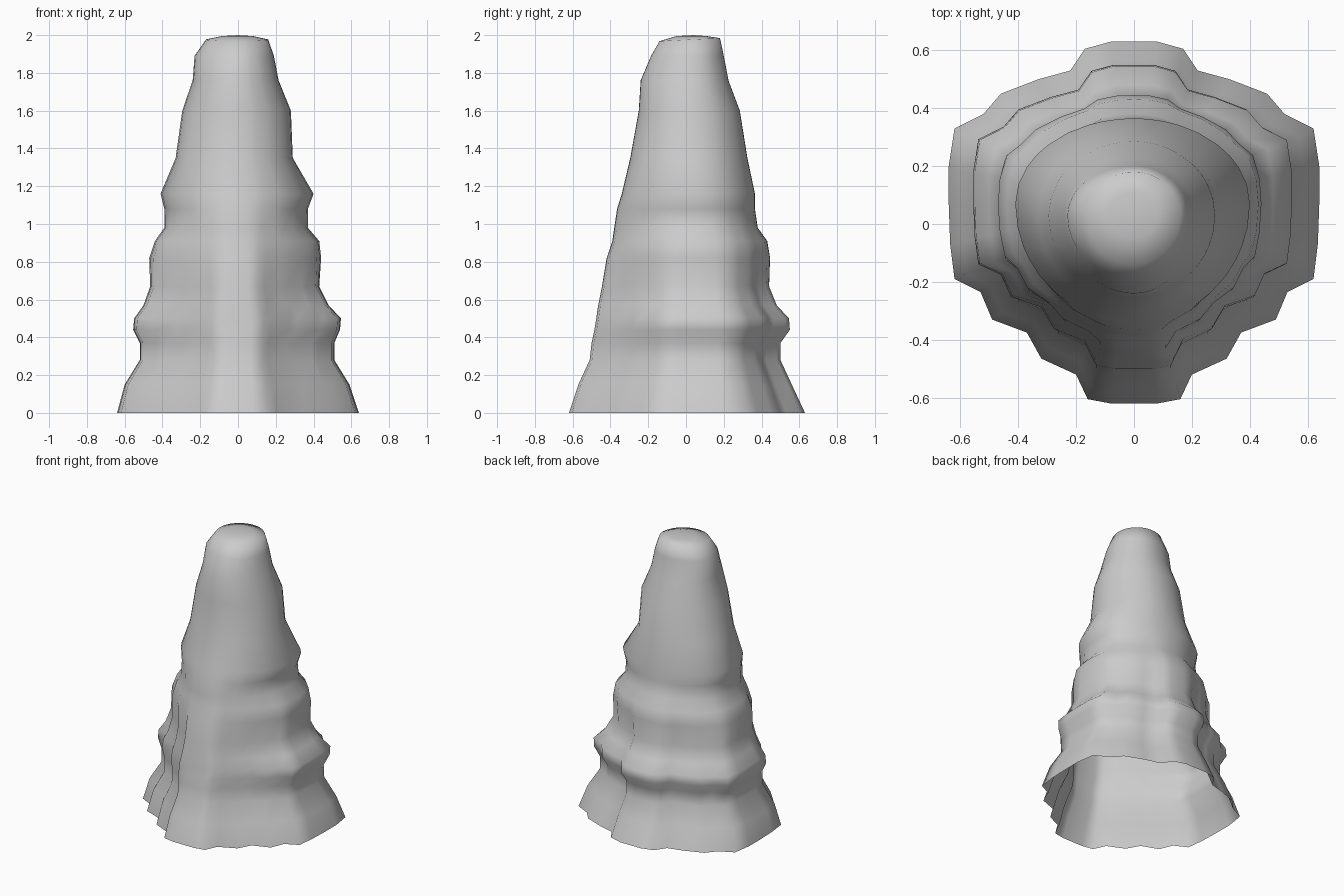
import bpy
import bmesh
from mathutils import Vector

default_cube = bpy.data.objects.get("Cube")
if default_cube:
    bpy.data.objects.remove(default_cube, do_unlink=True)

# Scalloped foot outline for the +x half, from front to back
FOOT = [(0, -.62), (.08, -.62), (.16, -.605), (.2, -.52), (.32, -.465),
        (.37, -.375), (.49, -.33), (.53, -.235), (.62, -.19), (.635, -.07),
        (.64, .07), (.64, .2), (.62, .33), (.52, .38), (.46, .45),
        (.33, .5), (.22, .53), (.17, .605), (.08, .63), (0, .63)]

# Height, then reach to the +x side, -x side, front and back
RINGS = [(0, .64, .64, .62, .63), (.15, .59, .6, .57, .56),
         (.28, .51, .52, .51, .5), (.37, .51, .52, .5, .5),
         (.44, .54, .555, .485, .55), (.5, .545, .55, .475, .545),
         (.57, .48, .5, .465, .48), (.67, .43, .465, .445, .44),
         (.82, .44, .47, .42, .445), (.91, .43, .44, .39, .43),
         (.98, .37, .39, .38, .38), (1.08, .37, .39, .365, .365),
         (1.16, .4, .41, .34, .365), (1.35, .29, .33, .295, .325),
         (1.6, .28, .295, .25, .285), (1.76, .215, .24, .24, .225),
         (1.89, .19, .23, .185, .2), (1.975, .16, .17, .14, .18)]


def foot_directions():
    """Return the whole foot outline scaled to a unit shape around its middle."""
    mirrored = [(-x, y) for x, y in reversed(FOOT[1:-1])]
    shape = []
    for x, y in FOOT + mirrored:
        reach = .56 if y > .07 else .69
        shape.append(Vector((x / .64, (y - .07) / reach)))
    return shape


def ring_points(shape, height, right, left, front, back):
    """Blend the scalloped outline into a round one as the cone rises."""
    scallop = min(1, max(0, 1 - (height - .5) / .6))
    middle = .07 if height < 1.3 else .03
    points = []
    for direction in shape:
        p = direction.normalized().lerp(direction, scallop)
        x = p.x * (right if p.x > 0 else left)
        y = middle + p.y * (back - middle if p.y > 0 else front + middle)
        # The top rim tips slightly towards the front
        tilt = .05 * y if height > 1.95 else 0
        points.append((x, y, height + tilt))
    return points


def build_cone():
    bm = bmesh.new()
    shape = foot_directions()
    loops = [[bm.verts.new(p) for p in ring_points(shape, *ring)] for ring in RINGS]
    count = len(shape)

    # Side wall, open underneath
    for lower, upper in zip(loops, loops[1:]):
        for i in range(count):
            j = (i + 1) % count
            bm.faces.new((lower[i], lower[j], upper[j], upper[i]))

    # Softly domed tip
    rim = loops[-1]
    centre = Vector((0, .04, 2))
    inner = []
    for v in rim:
        p = v.co.lerp(centre, .5)
        p.z = 1.995
        inner.append(bm.verts.new(p))
    for i in range(count):
        j = (i + 1) % count
        bm.faces.new((rim[i], rim[j], inner[j], inner[i]))
    peak = bm.verts.new(centre)
    for i in range(count):
        bm.faces.new((inner[i], inner[(i + 1) % count], peak))

    bmesh.ops.recalc_face_normals(bm, faces=bm.faces)
    mesh = bpy.data.meshes.new("rock_cone")
    bm.to_mesh(mesh)
    bm.free()
    cone = bpy.data.objects.new("rock_cone", mesh)
    bpy.context.collection.objects.link(cone)
    return cone


# Plain grey stone
stone = bpy.data.materials.new("stone_grey")
stone.use_nodes = True
colour = (.6, .6, .6, 1)
stone.diffuse_color = colour
stone.node_tree.nodes["Principled BSDF"].inputs["Base Color"].default_value = colour

rock_cone = build_cone()
rock_cone.data.materials.append(stone)
for polygon in rock_cone.data.polygons:
    polygon.use_smooth = True
